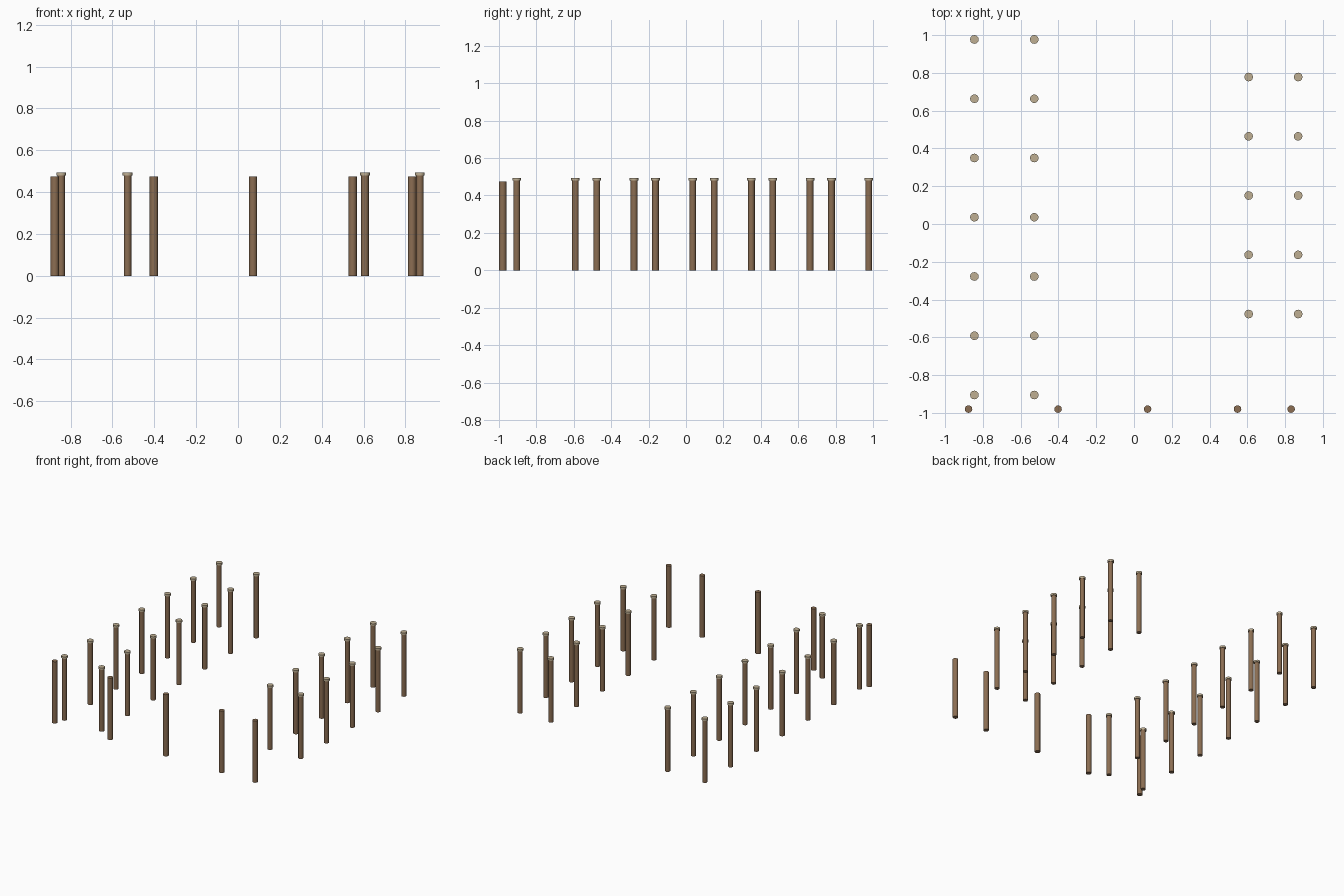
import bpy
import math

cube = bpy.data.objects.get("Cube")
if cube:
    bpy.data.objects.remove(cube, do_unlink=True)


def make_material(name, rgb):
    mat = bpy.data.materials.new(name)
    mat.use_nodes = True
    mat.diffuse_color = (*rgb, 1)
    mat.node_tree.nodes["Principled BSDF"].inputs["Base Color"].default_value = (*rgb, 1)
    return mat


wood = make_material("brown wood", (0.26, 0.155, 0.085))
beige = make_material("pale beige", (0.52, 0.43, 0.29))


def cylinder(name, x, y, radius, bottom, top, mat):
    bpy.ops.mesh.primitive_cylinder_add(
        vertices=12, radius=radius, depth=top - bottom,
        location=(x, y, (bottom + top) / 2))
    obj = bpy.context.object
    obj.name = name
    obj.data.materials.append(mat)
    bpy.ops.object.shade_smooth_by_angle(angle=math.radians(35))


# Double rows of capped posts running front to back
SPACING = 0.3137
CAP_BASE = 0.479
rows = [
    ("right_outer", -0.845, 0.977, 7),
    ("right_inner", -0.528, 0.977, 7),
    ("left_inner", 0.607, 0.778, 5),
    ("left_outer", 0.869, 0.778, 5),
]
for row, x, back, count in rows:
    for i in range(count):
        y = back - i * SPACING
        cylinder(f"{row}_post_{i + 1}", x, y, 0.018, 0, CAP_BASE, wood)
        cylinder(f"{row}_cap_{i + 1}", x, y, 0.023, CAP_BASE, 0.494, beige)

# Thicker uncapped posts along the front
for i, x in enumerate((-0.876, -0.402, 0.072, 0.548, 0.832)):
    cylinder(f"front_post_{i + 1}", x, -0.98, 0.02, 0, 0.475, wood)
